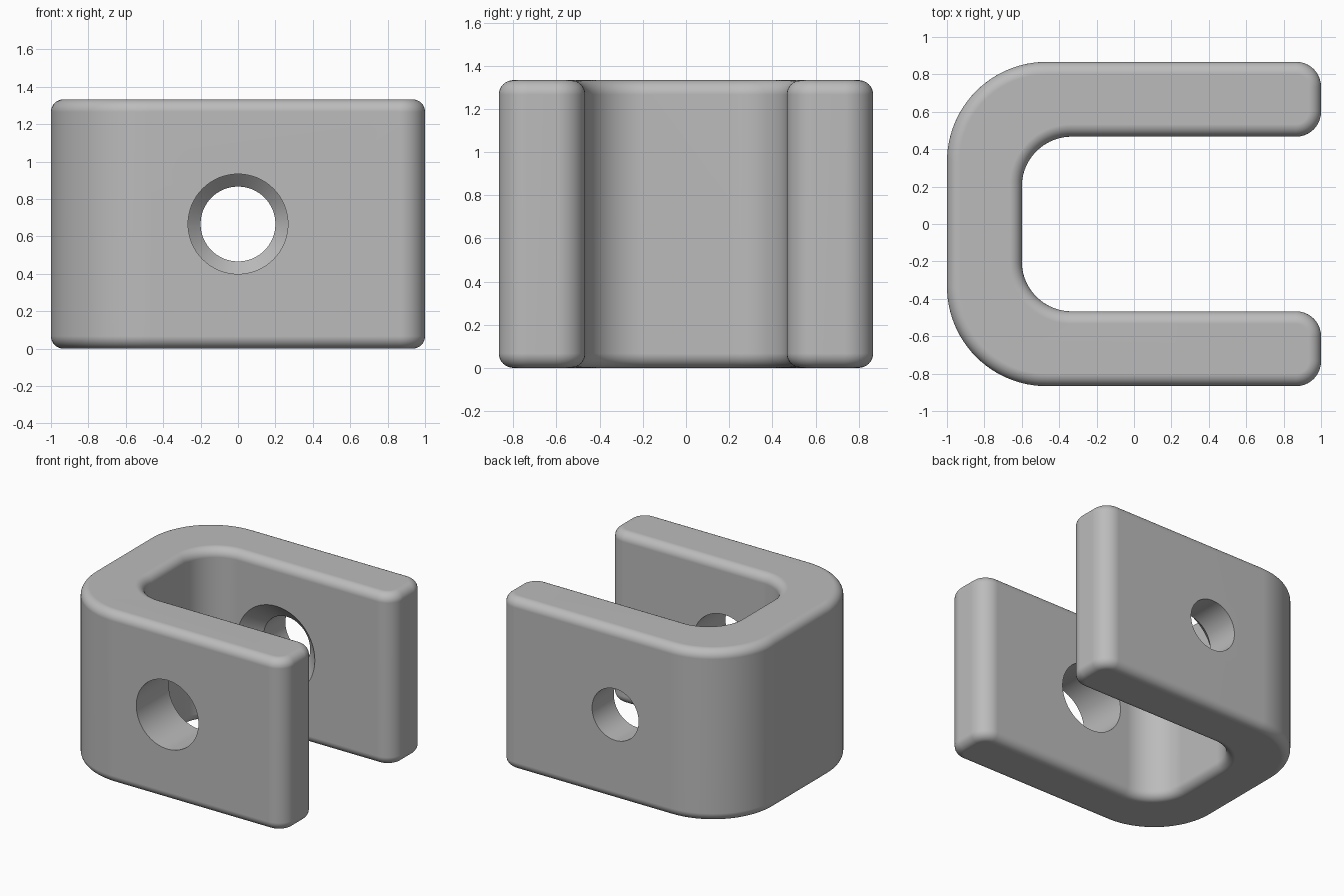
import bpy, bmesh, math
from mathutils import Vector

if "Cube" in bpy.data.objects:
    bpy.data.objects.remove(bpy.data.objects["Cube"])

H, FILLET = 1.333, 0.067          # height, rim rounding
W, WALL = 0.867, 0.4              # half depth, wall thickness
R_OUT, R_IN, R_TIP = 0.533, 0.267, 0.133

grey = bpy.data.materials.new("plain grey")
grey.diffuse_color = (0.5, 0.5, 0.5, 1)
grey.use_nodes = True
grey.node_tree.nodes["Principled BSDF"].inputs["Base Color"].default_value = grey.diffuse_color


def arc(cx, cy, r, a0, a1, n):
    return [(cx + r * math.cos(math.radians(a0 + (a1 - a0) * i / n)),
             cy + r * math.sin(math.radians(a0 + (a1 - a0) * i / n))) for i in range(n + 1)]


def u_profile(d):
    """U outline inset by d, counter-clockwise; upper half mirrored to the lower."""
    inner = W - WALL
    half = arc(1 - R_TIP, inner + R_TIP, R_TIP - d, 270, 360, 10)
    half += arc(1 - R_TIP, W - R_TIP, R_TIP - d, 0, 90, 10)
    half += arc(-1 + R_OUT, W - R_OUT, R_OUT - d, 90, 180, 24)
    inside = arc(-1 + WALL + R_IN, inner - R_IN, R_IN + d, 180, 90, 24)
    outer_low = [(x, -y) for x, y in reversed(half)]
    inner_low = [(x, -y) for x, y in reversed(inside)]
    return half + outer_low + inner_low + inside


# Rings of (inset, height): rounded bottom rim, straight wall, rounded top rim
SEG = 8
rim = [(FILLET * (1 - math.sin(t)), FILLET * (1 - math.cos(t)))
       for t in (math.pi / 2 * i / SEG for i in range(SEG + 1))]
levels = rim + [(d, H - z) for d, z in reversed(rim)]

bm = bmesh.new()
rings = [[bm.verts.new((x, y, z)) for x, y in u_profile(d)] for d, z in levels]
for a, b in zip(rings, rings[1:]):
    n = len(a)
    for i in range(n):
        j = (i + 1) % n
        bm.faces.new((a[i], a[j], b[j], b[i]))
bm.faces.new(list(reversed(rings[0])))
bm.faces.new(rings[-1])
bmesh.ops.recalc_face_normals(bm, faces=bm.faces)
mesh = bpy.data.meshes.new("clevis_bracket")
bm.to_mesh(mesh)
bm.free()
bracket = bpy.data.objects.new("clevis_bracket", mesh)
bpy.context.collection.objects.link(bracket)
mesh.materials.append(grey)


def drill(stations, n=64):
    """Cut a turned shape, given as (y, radius) stations, along the hole axis."""
    bm = bmesh.new()
    loops = [[bm.verts.new((r * math.cos(2 * math.pi * i / n), y,
                            H / 2 + r * math.sin(2 * math.pi * i / n))) for i in range(n)]
             for y, r in stations]
    for a, b in zip(loops, loops[1:]):
        for i in range(n):
            j = (i + 1) % n
            bm.faces.new((a[i], a[j], b[j], b[i]))
    bm.faces.new(loops[0])
    bm.faces.new(loops[-1])
    bmesh.ops.recalc_face_normals(bm, faces=bm.faces)
    me = bpy.data.meshes.new("hole_cutter")
    bm.to_mesh(me)
    bm.free()
    me.materials.append(grey)
    cutter = bpy.data.objects.new("hole_cutter", me)
    bpy.context.collection.objects.link(cutter)
    cutter.hide_render = True
    mod = bracket.modifiers.new("hole", 'BOOLEAN')
    mod.operation, mod.solver, mod.object = 'DIFFERENCE', 'EXACT', cutter
    bpy.ops.object.modifier_apply(modifier=mod.name)
    bpy.data.objects.remove(cutter)


bpy.context.view_layer.objects.active = bracket
bracket.select_set(True)

# Wide plain hole in the front arm
drill([(-1.0, 0.267), (-0.3, 0.267)])
# Narrow hole in the back arm, countersunk from the inside
yi = W - WALL
drill([(yi - 0.1, 0.433), (yi + 0.133, 0.2), (1.0, 0.2)])

# Smooth rounded surfaces, crisp hole edges, flat-looking large faces
bpy.ops.object.shade_smooth_by_angle(angle=math.radians(30))
wn = bracket.modifiers.new("flat_faces", 'WEIGHTED_NORMAL')
wn.keep_sharp = True
